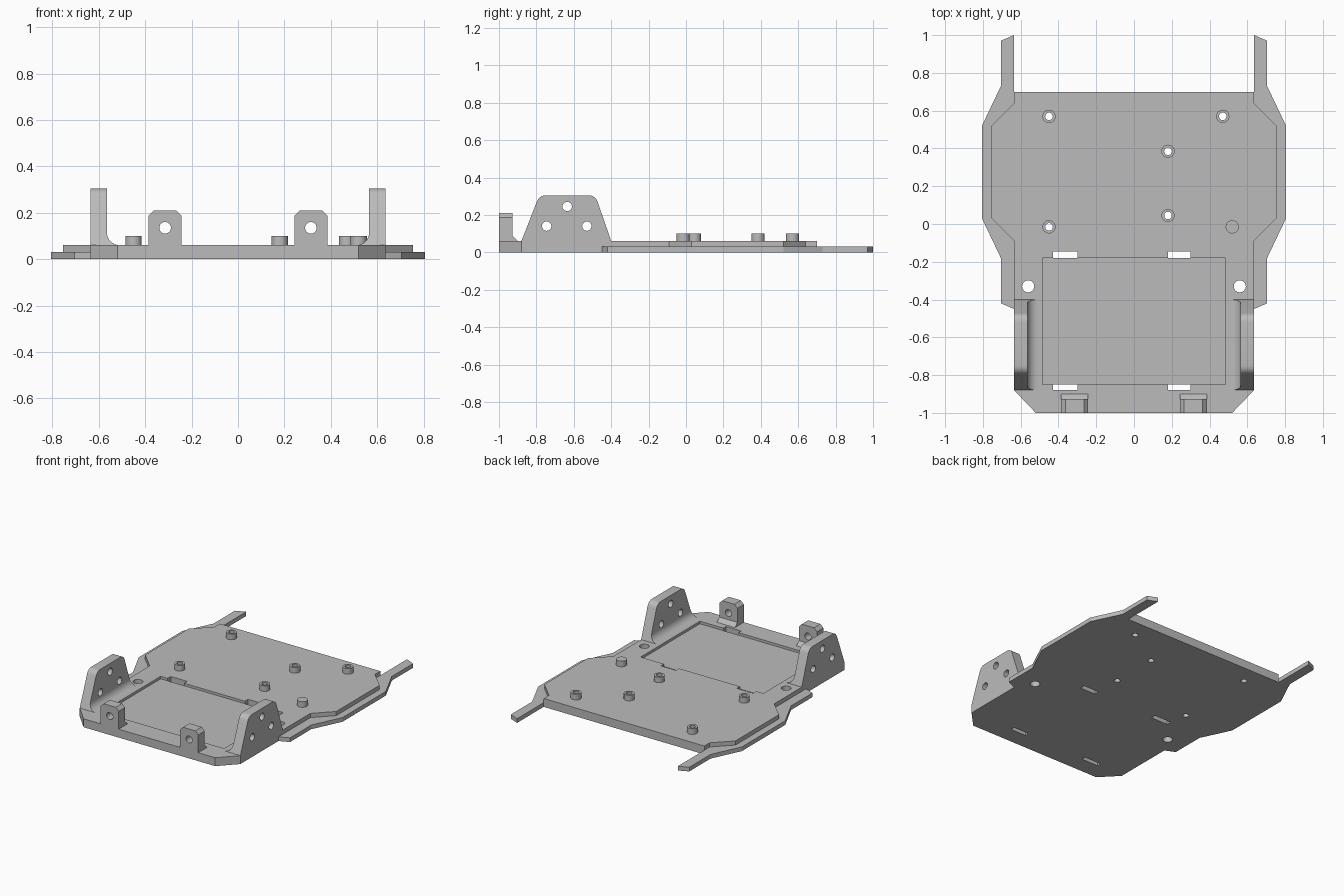
import bpy, bmesh, math
from mathutils import Vector

if "Cube" in bpy.data.objects:
    bpy.data.objects.remove(bpy.data.objects["Cube"], do_unlink=True)

grey = bpy.data.materials.new("plain grey")
grey.use_nodes = True
grey.diffuse_color = (0.5, 0.5, 0.5, 1)
grey.node_tree.nodes["Principled BSDF"].inputs["Base Color"].default_value = (0.5, 0.5, 0.5, 1)

# Order of (u, v, depth) for a profile pushed along each axis
PLACE = {"x": lambda u, v, d: (d, u, v),
         "y": lambda u, v, d: (u, d, v),
         "z": lambda u, v, d: (u, v, d)}


def prism(name, profile, axis, low, high):
    """Closed profile pushed along an axis from low to high."""
    bm = bmesh.new()
    base = bm.faces.new([bm.verts.new(PLACE[axis](u, v, low)) for u, v in profile])
    new = bmesh.ops.extrude_face_region(bm, geom=[base])["geom"]
    shift = Vector(PLACE[axis](0, 0, high - low))
    bmesh.ops.translate(bm, vec=shift, verts=[g for g in new if isinstance(g, bmesh.types.BMVert)])
    bmesh.ops.recalc_face_normals(bm, faces=bm.faces)
    mesh = bpy.data.meshes.new(name)
    bm.to_mesh(mesh)
    bm.free()
    mesh.materials.append(grey)
    ob = bpy.data.objects.new(name, mesh)
    bpy.context.collection.objects.link(ob)
    return ob


def arc(cu, cv, r, start, end, steps):
    angles = [math.radians(start + (end - start) * i / steps) for i in range(steps + 1)]
    return [(cu + r * math.cos(a), cv + r * math.sin(a)) for a in angles]


def circle(u, v, r):
    return arc(u, v, r, 0, 345, 23)


def rect(u0, v0, u1, v1):
    return [(u0, v0), (u1, v0), (u1, v1), (u0, v1)]


def activate(ob):
    bpy.ops.object.select_all(action="DESELECT")
    ob.select_set(True)
    bpy.context.view_layer.objects.active = ob


def combine(ob, tool, operation="DIFFERENCE"):
    mod = ob.modifiers.new("cut", "BOOLEAN")
    mod.object, mod.operation, mod.solver = tool, operation, "EXACT"
    activate(ob)
    bpy.ops.object.modifier_apply(modifier=mod.name)
    bpy.data.objects.remove(tool, do_unlink=True)


def smooth(ob):
    activate(ob)
    bpy.ops.object.shade_smooth_by_angle(angle=math.radians(30))


# Main plate
half = [(0.52, -1), (0.635, -0.88), (0.635, -0.09), (0.755, 0.03),
        (0.755, 0.52), (0.635, 0.64), (0.635, 0.70)]
plate = prism("base_plate", half + [(-x, y) for x, y in reversed(half)], "z", 0, 0.06)

# Shallow tray and strap slots at its ends
combine(plate, prism("cutter", rect(-0.485, -0.85, 0.485, -0.18), "z", 0.042, 0.2))
for x0, x1 in ((-0.43, -0.30), (0.18, 0.30)):
    for y0, y1 in ((-0.88, -0.85), (-0.18, -0.145)):
        combine(plate, prism("cutter", rect(x0, y0, x1, y1), "z", -0.1, 0.2))
for x in (-0.56, 0.56):
    combine(plate, prism("cutter", circle(x, -0.33, 0.032), "z", -0.1, 0.2))

# Standoffs, all but one drilled through the plate
standoffs = [(-0.45, 0.57, True), (0.47, 0.57, True), (0.18, 0.385, True),
             (0.18, 0.045, True), (-0.45, -0.015, True), (0.52, -0.015, False)]
for x, y, drilled in standoffs:
    post = prism("standoff", circle(x, y, 0.035), "z", 0.06, 0.10)
    if drilled:
        for ob in (plate, post):
            combine(ob, prism("cutter", circle(x, y, 0.02), "z", -0.1, 0.2))
    smooth(post)
smooth(plate)

# Thin side rails that follow the plate edge and reach past the back
rail = [(0.635, -0.45), (0.705, -0.42), (0.705, -0.18), (0.805, 0.03), (0.805, 0.52),
        (0.705, 0.73), (0.705, 0.97), (0.635, 1.0), (0.635, 0.64), (0.755, 0.52),
        (0.755, 0.03), (0.635, -0.09)]

# Side bracket: filleted section trimmed to a rounded trapezoid
section = [(0.635, 0.06), (0.635, 0.4), (0.565, 0.4)] + arc(0.51, 0.115, 0.055, 0, -90, 8)
trapezoid = [(-0.88, 0.06), (-0.40, 0.06)] + arc(-0.52, 0.255, 0.05, 18, 90, 6) \
    + arc(-0.75, 0.255, 0.05, 90, 160, 6)

for side, s in (("left", 1), ("right", -1)):
    prism(side + "_rail", [(s * x, y) for x, y in rail], "z", 0, 0.03)

    bracket = prism(side + "_bracket", [(s * x, z) for x, z in section], "y", -0.95, -0.3)
    combine(bracket, prism("cutter", trapezoid, "x", -0.9, 0.9), "INTERSECT")
    for y, z in ((-0.745, 0.14), (-0.53, 0.14), (-0.635, 0.245)):
        combine(bracket, prism("cutter", circle(y, z, 0.025), "x", -0.9, 0.9))
    smooth(bracket)

    # Front lug with clipped top corners and a sloped foot
    foot = [(-1, 0.06), (-0.90, 0.06), (-0.927, 0.087), (-0.927, 0.21), (-1, 0.21)]
    x0, x1 = sorted((s * 0.243, s * 0.386))
    lug = prism(side + "_front_lug", foot, "x", x0, x1)
    outline = [(x0, 0), (x1, 0), (x1, 0.187), (x1 - 0.023, 0.21), (x0 + 0.023, 0.21), (x0, 0.187)]
    combine(lug, prism("cutter", outline, "y", -1.1, -0.8), "INTERSECT")
    combine(lug, prism("cutter", circle(s * 0.314, 0.135, 0.025), "y", -1.1, -0.8))
    smooth(lug)
